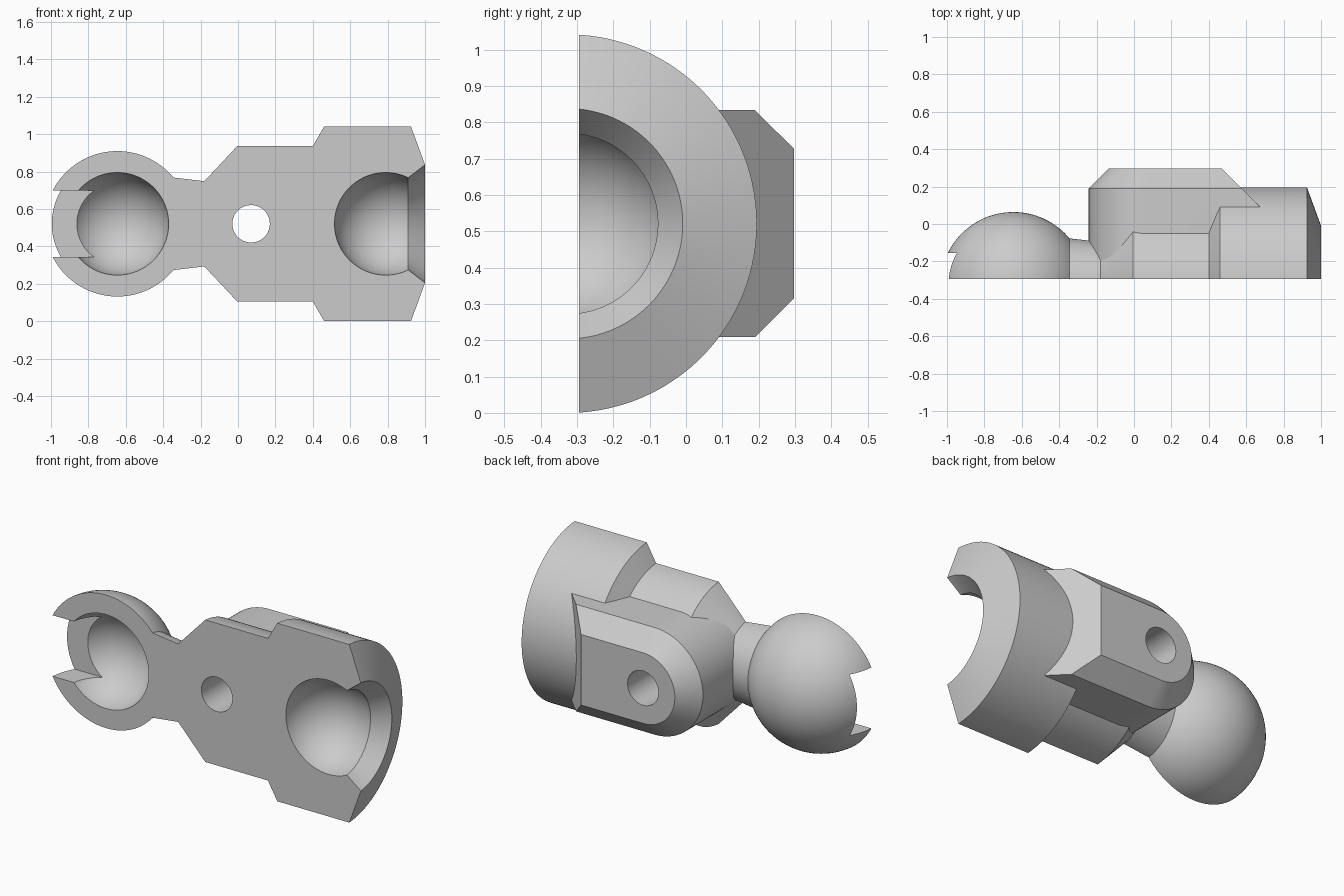
import bpy, bmesh
from math import sin, cos, pi, radians, sqrt, acos
from mathutils import Vector

if "Cube" in bpy.data.objects:
    bpy.data.objects.remove(bpy.data.objects["Cube"])

AXIS_Y, AXIS_Z, CUT_Y = -0.326, 0.521, -0.295
BALL_X, BALL_R = -0.645, 0.39
SOCKET_X, CAVITY_R = 0.79, 0.276
HOLE_X, HALF_W = 0.07, 0.3125

grey = bpy.data.materials.new("plain grey")
grey.use_nodes = True
colour = (0.6, 0.6, 0.6, 1)
grey.diffuse_color = colour
grey.node_tree.nodes["Principled BSDF"].inputs["Base Color"].default_value = colour


def make(name, bm):
    bmesh.ops.recalc_face_normals(bm, faces=bm.faces)
    mesh = bpy.data.meshes.new(name)
    bm.to_mesh(mesh)
    bm.free()
    ob = bpy.data.objects.new(name, mesh)
    bpy.context.collection.objects.link(ob)
    mesh.materials.append(grey)
    return ob


def loft(name, rings):
    """Skin a stack of equal-length point rings and cap both ends."""
    bm = bmesh.new()
    loops = [[bm.verts.new(p) for p in ring] for ring in rings]
    n = len(loops[0])
    for a, b in zip(loops, loops[1:]):
        for i in range(n):
            j = (i + 1) % n
            bm.faces.new((a[i], a[j], b[j], b[i]))
    bm.faces.new(loops[0])
    bm.faces.new(loops[-1])
    return make(name, bm)


def revolve(name, profile, n=128):
    """Turn (x, radius) points around the long axis."""
    turn = [2 * pi * (i + 0.5) / n for i in range(n)]
    return loft(name, [[(x, AXIS_Y + r * cos(t), AXIS_Z + r * sin(t)) for t in turn]
                       for x, r in profile])


def arc(cx, r, start, end, n):
    steps = [start + (end - start) * i / n for i in range(n + 1)]
    return [(cx + r * cos(a), r * sin(a)) for a in steps]


def box(name, lo, hi):
    corners = [(lo[0], lo[2]), (hi[0], lo[2]), (hi[0], hi[2]), (lo[0], hi[2])]
    return loft(name, [[(x, y, z) for x, z in corners] for y in (lo[1], hi[1])])


def combine(target, other, operation):
    other.hide_render = True
    mod = target.modifiers.new(operation.title(), 'BOOLEAN')
    mod.operation, mod.solver, mod.object = operation, 'EXACT', other
    bpy.ops.object.select_all(action='DESELECT')
    bpy.context.view_layer.objects.active = target
    target.select_set(True)
    bpy.ops.object.modifier_apply(modifier=mod.name)
    bpy.data.objects.remove(other)


# Turned body: ball, neck, barrel and socket collar
neck_angle = acos(0.3 / BALL_R)
profile = arc(BALL_X, BALL_R, pi - 0.01, neck_angle, 48)
profile += [(-0.18, 0.23), (-0.005, 0.416), (0.40, 0.416),
            (0.46, 0.521), (0.925, 0.521), (1.0, 0.317)]
body = revolve("joint_link", profile)


# Raised back plate: round end, chamfered rim, sloping tail
def plate_ring(y, half, tail):
    n = 48
    turn = [pi / 2 + pi * i / n for i in range(n + 1)]
    ring = [(HOLE_X + half * cos(a), y, AXIS_Z + half * sin(a)) for a in turn]
    return ring + [(tail, y, AXIS_Z - half), (tail, y, AXIS_Z + half)]


plate = loft("back_plate", [plate_ring(-0.29, HALF_W, 0.687), plate_ring(0.08, HALF_W, 0.687),
                            plate_ring(0.19, HALF_W, 0.577), plate_ring(0.297, 0.206, 0.47)])
combine(body, plate, 'UNION')

# Flat front where the link is split
combine(body, box("front_cutter", (-1.5, -1.5, -1), (1.5, CUT_Y, 2)), 'DIFFERENCE')

# Hollow in the ball, and the socket with its flared mouth
combine(body, revolve("ball_hollow", arc(BALL_X, CAVITY_R, pi - 0.01, 0.01, 64)), 'DIFFERENCE')
mouth = acos(0.12 / CAVITY_R)
socket = arc(SOCKET_X, CAVITY_R, pi - 0.01, mouth, 48) + [(1.0, 0.317), (1.03, 0.34)]
combine(body, revolve("socket_cutter", socket), 'DIFFERENCE')

# Slot in the ball tip
combine(body, box("slot_cutter", (-1.2, -0.6, AXIS_Z - 0.178), (-0.7, -0.155, AXIS_Z + 0.178)),
        'DIFFERENCE')

# Bolt hole through the plate
circle = [(HOLE_X + 0.1 * cos(2 * pi * i / 64), AXIS_Z + 0.1 * sin(2 * pi * i / 64))
          for i in range(64)]
combine(body, loft("hole_cutter", [[(x, y, z) for x, z in circle] for y in (-0.6, 0.6)]),
        'DIFFERENCE')

bpy.ops.object.shade_smooth_by_angle(angle=radians(20))
